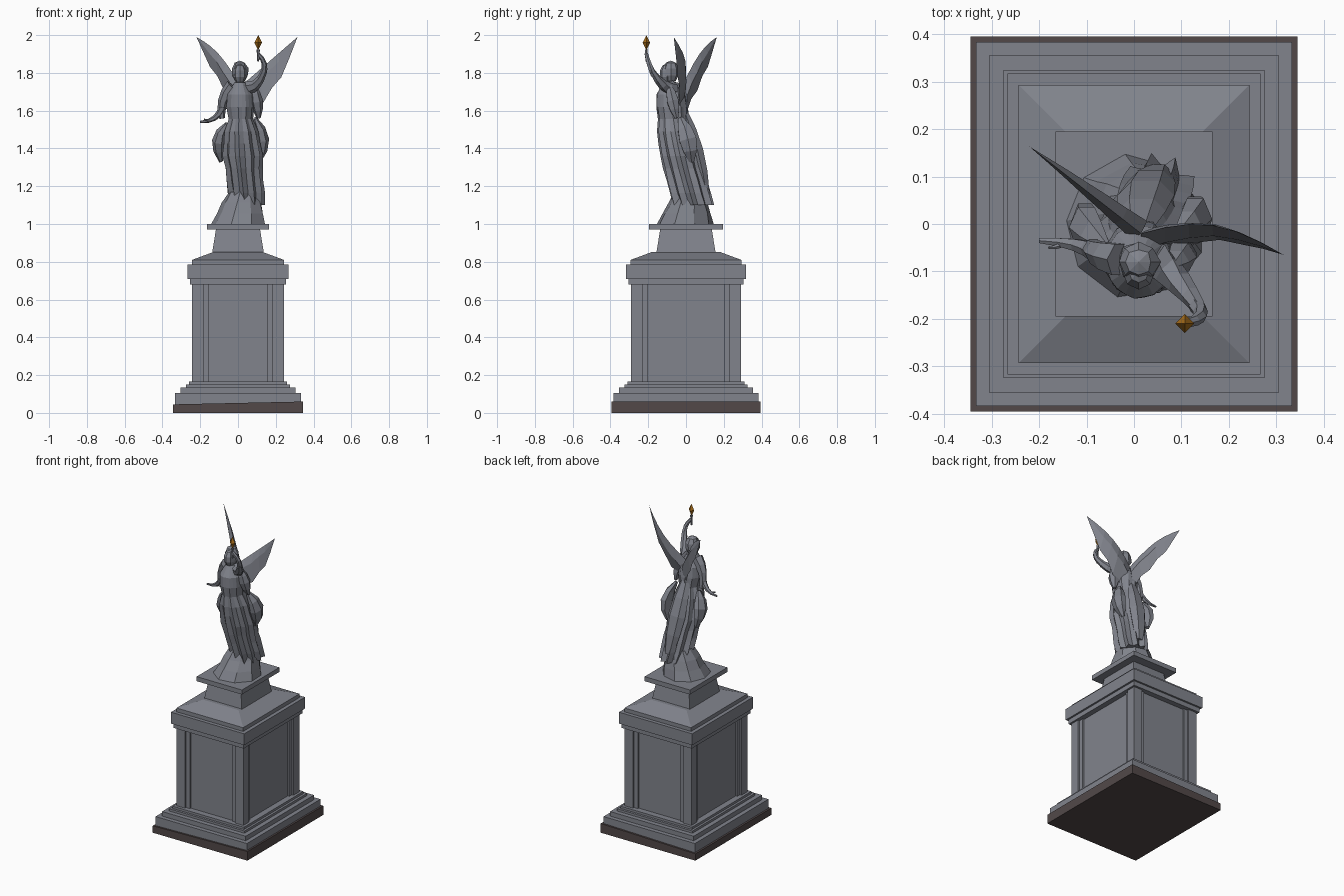
import bpy, bmesh, math, random
from mathutils import Vector

random.seed(4)
if "Cube" in bpy.data.objects:
    bpy.data.objects.remove(bpy.data.objects["Cube"], do_unlink=True)


def material(name, red, green, blue):
    mat = bpy.data.materials.new(name)
    mat.use_nodes = True
    colour = (red, green, blue, 1)
    mat.diffuse_color = colour
    mat.node_tree.nodes["Principled BSDF"].inputs["Base Color"].default_value = colour
    return mat


stone = material("grey stone", 0.22, 0.23, 0.265)
footing_brown = material("dark brown footing", 0.085, 0.066, 0.066)
amber = material("amber flame", 0.38, 0.15, 0.01)


def loft(name, rings, mat=stone):
    """Skin a list of equal-length rings and cap both ends."""
    bm = bmesh.new()
    rows = [[bm.verts.new(point) for point in ring] for ring in rings]
    count = len(rows[0])
    for low, high in zip(rows, rows[1:]):
        for i in range(count):
            following = (i + 1) % count
            bm.faces.new((low[i], low[following], high[following], high[i]))
    bm.faces.new(rows[0][::-1])
    bm.faces.new(rows[-1])
    bmesh.ops.remove_doubles(bm, verts=bm.verts, dist=0.0005)
    bmesh.ops.recalc_face_normals(bm, faces=bm.faces)
    mesh = bpy.data.meshes.new(name)
    bm.to_mesh(mesh)
    bm.free()
    mesh.materials.append(mat)
    obj = bpy.data.objects.new(name, mesh)
    bpy.context.collection.objects.link(obj)
    return obj


def block(name, bottom, top, half, top_half=None, extra=0.05, centre=(0, 0), mat=stone):
    """Rectangular block or frustum that is deeper than wide by the extra amount."""
    def ring(z, width):
        depth = width + extra
        return [(centre[0] + sx * width, centre[1] + sy * depth, z)
                for sx, sy in ((-1, -1), (1, -1), (1, 1), (-1, 1))]
    return loft(name, [ring(bottom, half), ring(top, top_half or half)], mat)


def ellipse(centre, width, depth, sides, pleat=0.0, jitter=0.0, turn=0.0):
    """Horizontal ring with alternate points drawn in as pleats."""
    ring = []
    for i in range(sides):
        angle = math.tau * i / sides + turn
        reach = 1 - pleat * (i % 2) + random.uniform(-jitter, jitter)
        offset = Vector((math.cos(angle) * width, math.sin(angle) * depth, 0))
        ring.append(Vector(centre) + offset * reach)
    return ring


def ellipsoid(name, centre, width, depth, height, sides=8, steps=5, jitter=0.0, mat=stone):
    rings = []
    for k in range(steps + 1):
        angle = math.pi * k / steps
        swell = math.sin(angle)
        middle = Vector(centre) - Vector((0, 0, math.cos(angle) * height))
        rings.append(ellipse(middle, width * swell, depth * swell, sides, jitter=jitter))
    return loft(name, rings, mat)


def limb(name, start, bend, end, thick, thin, flat=1.0, spindle=False, sides=6, steps=4):
    """Tapered tube along a bent path; a spindle swells in its middle instead."""
    a, b, c = Vector(start), Vector(bend), Vector(end)
    rings = []
    for k in range(steps + 1):
        t = k / steps
        along = (b - a).lerp(c - b, t).normalized()
        across = Vector((0, 1, 0)).cross(along).normalized()
        over = along.cross(across) * flat
        swell = math.sin(math.pi * t) if spindle else 1 - t
        radius = thin + (thick - thin) * swell
        middle = a.lerp(b, t).lerp(b.lerp(c, t), t)
        rings.append([middle + (across * math.cos(angle) + over * math.sin(angle)) * radius
                      for angle in (math.tau * i / sides for i in range(sides))])
    return loft(name, rings)


def wing(name, tip, bow, chord, steps=6):
    """Thin blade from the upper back to the tip, with a bowed leading edge."""
    root, tip, bow, chord = Vector((0.015, -0.02, 1.73)), Vector(tip), Vector(bow), Vector(chord)
    normal = (tip - root).cross(chord).normalized()
    rings = []
    for k in range(steps + 1):
        t = k / steps
        lead = root.lerp(tip, t) + bow * math.sin(math.pi * t)
        trail = lead + chord * (1 - t ** 3)
        ridge = normal * 0.025 * (1 - t)
        # Feather tips step the trailing edge in and out
        trail = trail.lerp(lead, 0.12 * (k % 2))
        middle = lead.lerp(trail, 0.35)
        rings.append([lead, middle + ridge, trail, middle - ridge])
    return loft(name, rings)


# Footing, with a top that drops slightly to one side
footing = block("footing", 0, 0.06, 0.345, mat=footing_brown)
for vertex in footing.data.vertices:
    if vertex.co.z > 0 and vertex.co.x < 0:
        vertex.co.z = 0.045

# Stacked plinth, shaft and cornice
bottom = 0.03
for name, top, half in (("plinth_base", 0.105, 0.333), ("plinth_step", 0.135, 0.305),
                        ("plinth_moulding", 0.15, 0.275), ("plinth_top", 0.165, 0.26),
                        ("pedestal_core", 0.68, 0.22), ("cornice_lower", 0.71, 0.255),
                        ("cornice", 0.785, 0.267), ("cap_edge", 0.81, 0.243)):
    block(name, bottom, top, half)
    bottom = top

# Corner posts, each with a stepped reveal beside the recessed panels
for name, size, inset in (("corner_post", 0.03, 0.03), ("corner_reveal", 0.038, 0.05)):
    for sx in (-1, 1):
        for sy in (-1, 1):
            corner = (sx * (0.243 - inset), sy * (0.291 - inset))
            block(name, 0.165, 0.68, size, extra=0, centre=corner)

# Sloped cap, neck and statue slab
block("cap_slope", 0.81, 0.852, 0.243, top_half=0.13)
block("neck", 0.84, 0.97, 0.138, top_half=0.117, extra=0.02)
block("statue_slab", 0.97, 1, 0.165, extra=0.03)

# Rock under the figure
rock_rings = []
for k in range(4):
    t = k / 3
    width = 0.15 - 0.07 * t
    rock_rings.append(ellipse((0.03 * t, 0.02 * t, 1 + 0.17 * t), width, width, 9, jitter=0.06, turn=0.3))
loft("rock", rock_rings)

# Pleated gown: leans forward as it rises, pleats fading toward the bust
gown_widths = (0.09, 0.1, 0.1, 0.1, 0.11, 0.1, 0.09, 0.065, 0.075, 0.07, 0.03)
gown_rings = []
for k, width in enumerate(gown_widths):
    t = k / (len(gown_widths) - 1)
    lean = 0.04 - 0.12 * math.sin(t * math.pi / 2)
    centre = (0.01 + 0.04 * (1 - t) ** 2, lean, 1.1 + 0.65 * t)
    depth = min(0.11 - 0.04 * t * t, width * 1.25)
    gown_rings.append(ellipse(centre, width, depth, 22, pleat=0.25 * (1 - t), jitter=0.025))
loft("gown", gown_rings)

# Loose cloth falling from the hips
limb("left_drape", (0.09, -0.03, 1.56), (0.16, 0.02, 1.45), (0.11, 0.03, 1.33),
     0.035, 0.01, flat=1.5, spindle=True)
limb("right_drape", (-0.06, -0.05, 1.53), (-0.13, 0, 1.45), (-0.09, 0.02, 1.33),
     0.035, 0.01, flat=1.5, spindle=True)
limb("back_drape", (0.01, -0.01, 1.6), (0.02, 0.07, 1.4), (0.05, 0.11, 1.15),
     0.06, 0.03, flat=0.6, spindle=True)

# Neck, head and hair
limb("throat", (0.01, -0.08, 1.71), (0.01, -0.09, 1.75), (0.01, -0.1, 1.79), 0.026, 0.02)
ellipsoid("head", (0.01, -0.1, 1.795), 0.036, 0.04, 0.055)
ellipsoid("hair", (0.01, -0.08, 1.805), 0.046, 0.045, 0.06, jitter=0.08)

# Lowered right arm
limb("right_sleeve", (-0.03, -0.075, 1.73), (-0.1, -0.06, 1.66), (-0.085, -0.045, 1.56), 0.038, 0.016)
limb("right_forearm", (-0.08, -0.06, 1.62), (-0.11, -0.04, 1.54), (-0.2, -0.035, 1.54), 0.022, 0.006)
limb("right_thumb", (-0.15, -0.04, 1.545), (-0.16, -0.05, 1.55), (-0.18, -0.05, 1.555), 0.008, 0.003)

# Raised left arm
limb("left_sleeve", (0.04, -0.07, 1.72), (0.1, -0.12, 1.71), (0.14, -0.18, 1.81), 0.04, 0.015)
limb("left_sleeve_fall", (0.08, -0.09, 1.74), (0.1, -0.07, 1.65), (0.11, -0.05, 1.56),
     0.035, 0.01, spindle=True)
limb("left_forearm", (0.13, -0.17, 1.79), (0.16, -0.2, 1.85), (0.107, -0.21, 1.9), 0.018, 0.01)

# Torch
limb("torch_handle", (0.107, -0.21, 1.925), (0.107, -0.21, 1.9), (0.107, -0.21, 1.86), 0.009, 0.005)
ellipsoid("flame", (0.107, -0.21, 1.96), 0.02, 0.02, 0.04, sides=4, steps=2, mat=amber)

# Wings
wing("right_wing", (-0.22, 0.163, 1.99), (0, 0, 0.04), (-0.01, 0.02, -0.15))
wing("left_wing", (0.315, -0.065, 1.99), (0, 0.04, 0), (0.02, -0.04, -0.18))
